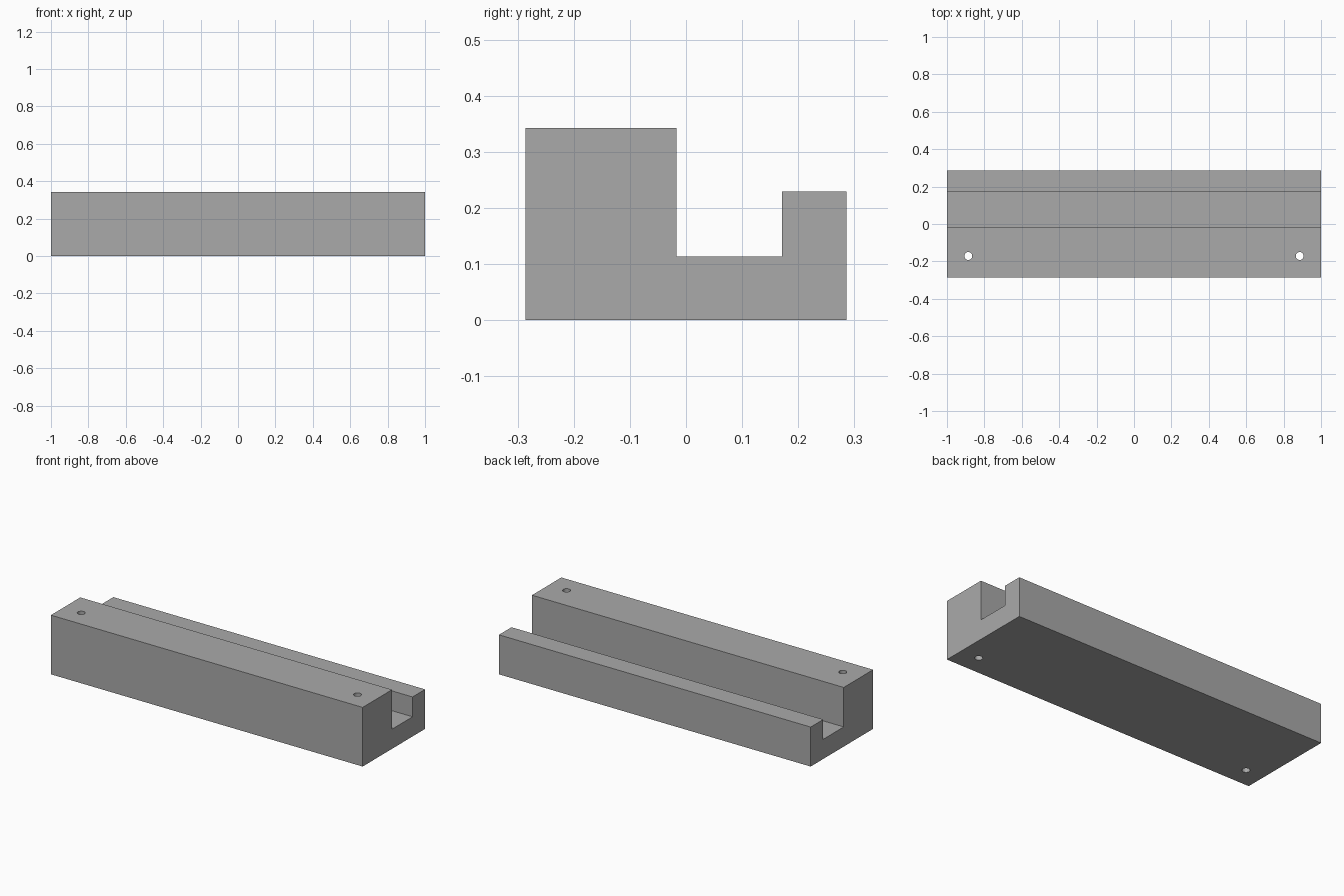
import bpy
import bmesh

# Remove the default cube
cube = bpy.data.objects.get("Cube")
if cube:
    bpy.data.objects.remove(cube, do_unlink=True)

# Plain grey material
grey = bpy.data.materials.new("plain_grey")
grey.use_nodes = True
colour = (0.40, 0.40, 0.40, 1)
grey.diffuse_color = colour
grey.node_tree.nodes["Principled BSDF"].inputs["Base Color"].default_value = colour


def add_object(name, bm):
    bmesh.ops.recalc_face_normals(bm, faces=bm.faces)
    mesh = bpy.data.meshes.new(name)
    bm.to_mesh(mesh)
    bm.free()
    mesh.materials.append(grey)
    obj = bpy.data.objects.new(name, mesh)
    bpy.context.collection.objects.link(obj)
    return obj


# Grooved block: side profile (y, z) extruded along x
half_length, half_width = 1.0, 0.286
tall, lip, floor = 0.343, 0.229, 0.114
groove_front, groove_back = -0.017, 0.171
profile = [
    (-half_width, 0), (half_width, 0), (half_width, lip), (groove_back, lip),
    (groove_back, floor), (groove_front, floor), (groove_front, tall), (-half_width, tall),
]
bm = bmesh.new()
end = bm.faces.new([bm.verts.new((-half_length, y, z)) for y, z in profile])
extruded = bmesh.ops.extrude_face_region(bm, geom=[end], use_keep_orig=True)
moved = [v for v in extruded["geom"] if isinstance(v, bmesh.types.BMVert)]
bmesh.ops.translate(bm, verts=moved, vec=(2 * half_length, 0, 0))
block = add_object("grooved_block", bm)

# Screw holes through the tall side
bm = bmesh.new()
for side in (-1, 1):
    hole = bmesh.ops.create_cone(bm, cap_ends=True, segments=32,
                                 radius1=0.021, radius2=0.021, depth=1)
    bmesh.ops.translate(bm, verts=hole["verts"], vec=(side * 0.886, -0.171, tall / 2))
cutter = add_object("hole_cutter", bm)
cutter.hide_render = True

drill = block.modifiers.new("screw_holes", 'BOOLEAN')
drill.operation = 'DIFFERENCE'
drill.solver = 'EXACT'
drill.object = cutter

# Apply the holes and discard the cutter
bpy.context.view_layer.objects.active = block
block.select_set(True)
bpy.ops.object.modifier_apply(modifier=drill.name)
bpy.data.objects.remove(cutter, do_unlink=True)
bpy.ops.object.shade_smooth_by_angle()
